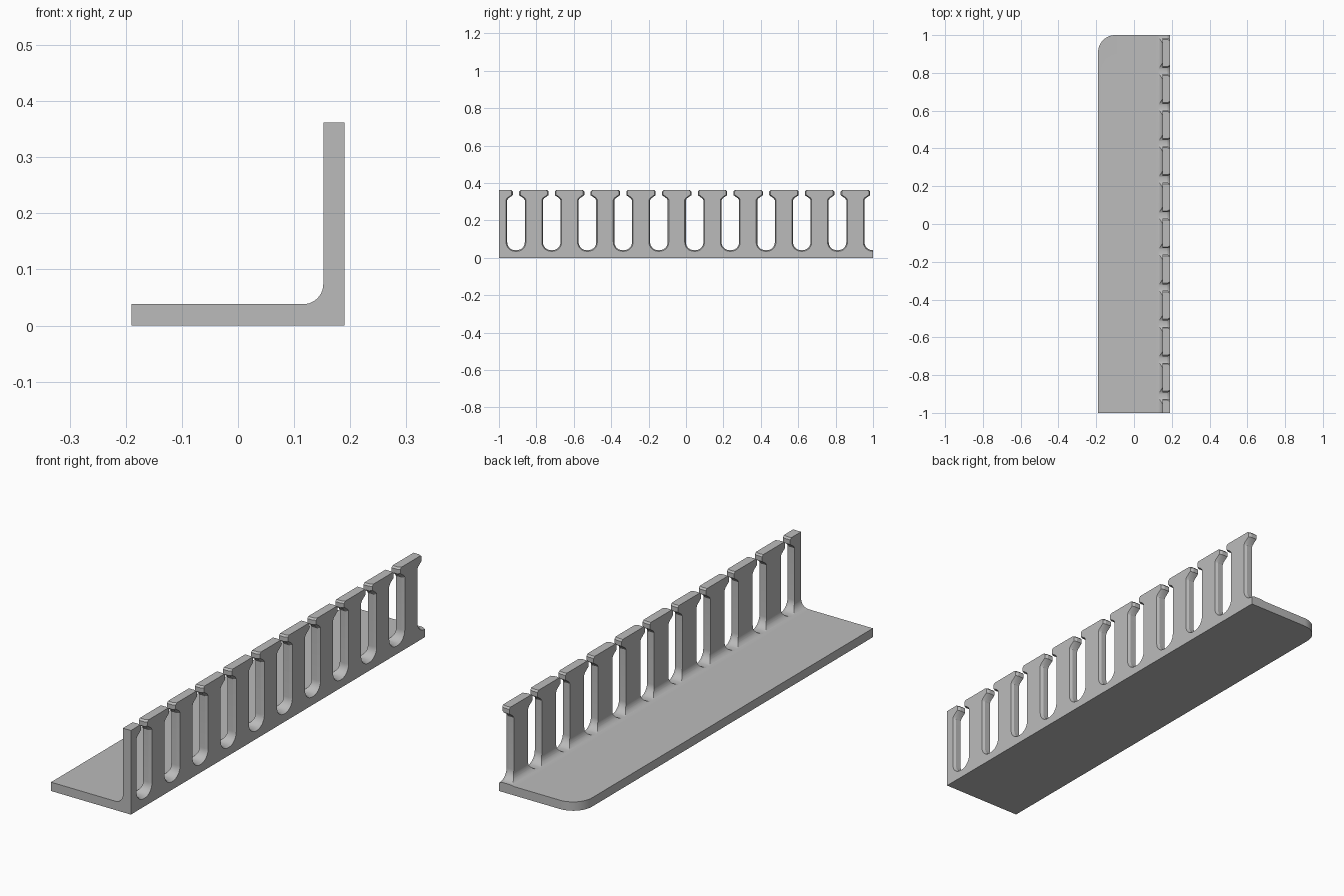
import bpy, bmesh, math

cube = bpy.data.objects.get("Cube")
if cube:
    bpy.data.objects.remove(cube, do_unlink=True)

# Main sizes
HALF_W, HALF_L, HEIGHT = 0.19, 1.0, 0.362
THICK, FILLET = 0.038, 0.036
PITCH, FIRST, COUNT = 0.191, -0.909, 11

grey = bpy.data.materials.new("plain_grey")
grey.use_nodes = True
colour = (0.5, 0.5, 0.5, 1)
grey.diffuse_color = colour
grey.node_tree.nodes["Principled BSDF"].inputs["Base Color"].default_value = colour


def make_object(name, bm):
    bmesh.ops.recalc_face_normals(bm, faces=bm.faces)
    mesh = bpy.data.meshes.new(name)
    bm.to_mesh(mesh)
    bm.free()
    mesh.materials.append(grey)
    obj = bpy.data.objects.new(name, mesh)
    bpy.context.collection.objects.link(obj)
    return obj


def arc(cx, cz, r, start, end, steps):
    angles = [math.radians(start + (end - start) * i / steps) for i in range(steps + 1)]
    return [(cx + r * math.cos(a), cz + r * math.sin(a)) for a in angles]


def loft(bm, rings):
    """Skin a run of equal-sized rings and cap both ends."""
    loops = [[bm.verts.new(p) for p in ring] for ring in rings]
    for a, b in zip(loops, loops[1:]):
        for i in range(len(a)):
            j = (i + 1) % len(a)
            bm.faces.new((a[i], a[j], b[j], b[i]))
    bm.faces.new(loops[0])
    bm.faces.new(loops[-1][::-1])


# Angle section with an inside fillet, extruded along its length
inner = HALF_W - THICK
section = [(-HALF_W, 0), (HALF_W, 0), (HALF_W, HEIGHT), (inner, HEIGHT)]
section += arc(inner - FILLET, THICK + FILLET, FILLET, 0, -90, 10)
section.append((-HALF_W, THICK))
bm = bmesh.new()
loft(bm, [[(x, y, z) for x, z in section] for y in (-HALF_L, HALF_L)])

# Rounded rear corner of the base
corner = [e for e in bm.edges
          if all(v.co.x < -HALF_W + 0.001 and v.co.y > HALF_L - 0.001 for v in e.verts)]
bmesh.ops.bevel(bm, geom=corner, offset=0.09, segments=12, profile=0.5, affect='EDGES')
bracket = make_object("slotted_bracket", bm)


def slot_outline(grow):
    """Keyhole outline: round bottom, sloped shoulders, narrow open neck."""
    w, neck, r = 0.047 + grow, 0.017 + grow, 0.043 + grow
    half = arc(w - r, 0.041 + r - grow, r, -90, 0, 8)
    half += [(w, 0.308 + grow * 0.4), (w - 0.006, 0.318 + grow * 0.4),
             (neck, 0.335 + grow * 0.4), (neck, 0.355),
             (neck + 0.007, HEIGHT), (neck + 0.007, 0.4)]
    return half + [(-y, z) for y, z in reversed(half)]


# Slot cutters, flared at the outer face to chamfer the openings
bm = bmesh.new()
for i in range(COUNT):
    y0 = FIRST + i * PITCH
    stations = [(inner - FILLET - 0.01, 0), (HALF_W - 0.012, 0),
                (HALF_W, 0.006), (HALF_W + 0.02, 0.006)]
    loft(bm, [[(x, y0 + y, z) for y, z in slot_outline(g)] for x, g in stations])
cutter = make_object("slot_cutters", bm)
cutter.hide_render = True

cut = bracket.modifiers.new("slots", 'BOOLEAN')
cut.operation, cut.solver, cut.object = 'DIFFERENCE', 'EXACT', cutter
bpy.ops.object.select_all(action='DESELECT')
bracket.select_set(True)
bpy.context.view_layer.objects.active = bracket
bpy.ops.object.modifier_apply(modifier=cut.name)
bpy.data.objects.remove(cutter, do_unlink=True)
bpy.ops.object.shade_smooth_by_angle(angle=math.radians(25))
